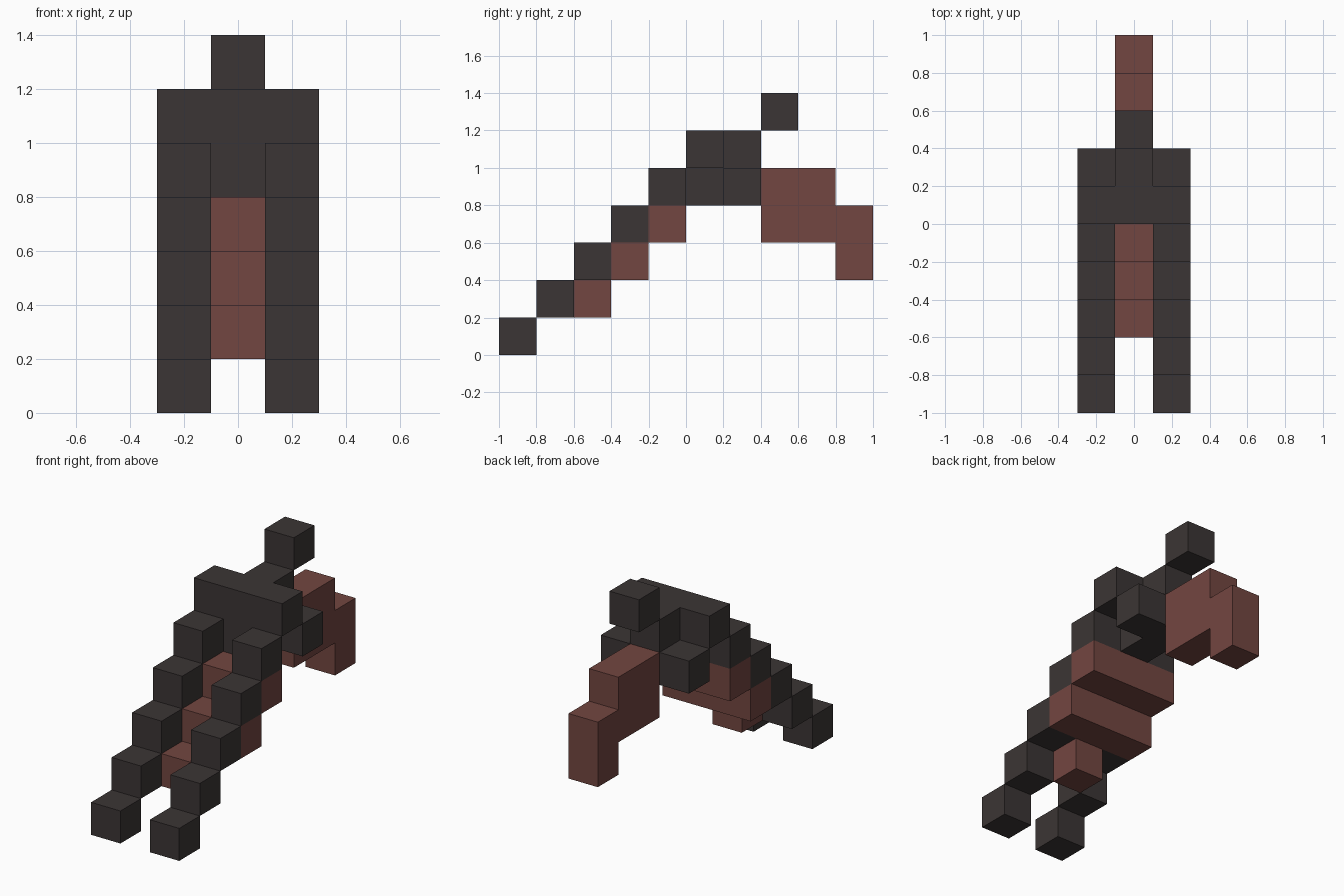
import bpy
import bmesh

if "Cube" in bpy.data.objects:
    bpy.data.objects.remove(bpy.data.objects["Cube"], do_unlink=True)

U = 0.2  # edge length of one block


def material(name, rgb):
    m = bpy.data.materials.new(name)
    m.use_nodes = True
    m.diffuse_color = (*rgb, 1)
    bsdf = m.node_tree.nodes["Principled BSDF"]
    bsdf.inputs["Base Color"].default_value = (*rgb, 1)
    bsdf.inputs["Roughness"].default_value = 0.8
    return m


charcoal = material("charcoal", (0.044, 0.036, 0.035))
rust = material("rust brown", (0.171, 0.061, 0.052))


def extrude_profile(name, profile, x0, x1, mat):
    """Extrude a side profile of (y, z) points from x0 to x1."""
    bm = bmesh.new()
    face = bm.faces.new([bm.verts.new((x0, y, z)) for y, z in profile])
    ext = bmesh.ops.extrude_face_region(bm, geom=[face])
    verts = [g for g in ext["geom"] if isinstance(g, bmesh.types.BMVert)]
    bmesh.ops.translate(bm, verts=verts, vec=(x1 - x0, 0, 0))
    bmesh.ops.recalc_face_normals(bm, faces=bm.faces)
    me = bpy.data.meshes.new(name)
    bm.to_mesh(me)
    bm.free()
    me.materials.append(mat)
    ob = bpy.data.objects.new(name, me)
    bpy.context.collection.objects.link(ob)
    return ob


def block(name, y, z, x0, x1, mat):
    """Block one unit deep and tall, with its low front edge at y, z."""
    return extrude_profile(
        name, [(y, z), (y + U, z), (y + U, z + U), (y, z + U)], x0, x1, mat)


# Paired side parts: stepped rails and rear side blocks
for side, x0 in (("left", 0.1), ("right", -0.3)):
    for i in range(5):
        block(f"{side}_rail_step_{i + 1}", -1 + i * U, i * U, x0, x0 + U, charcoal)
    block(f"{side}_rear_block", 0.2, 0.8, x0, x0 + U, charcoal)

# Rust steps hanging below the rails: narrow one first, then two wide ones
for i, half in enumerate((0.1, 0.3, 0.3)):
    block(f"under_step_{i + 1}", -0.6 + i * U, 0.2 + i * U, -half, half, rust)

# Crossbar, central spine and raised rear sight block
block("crossbar", 0.0, 1.0, -0.3, 0.3, charcoal)
extrude_profile("spine", [(0, 0.8), (0.4, 0.8), (0.4, 1.2), (0.2, 1.2),
                          (0.2, 1.0), (0, 1.0)], -0.1, 0.1, charcoal)
block("raised_block", 0.4, 1.2, -0.1, 0.1, charcoal)

# Stepped handle at the back
extrude_profile("handle", [(0.4, 0.6), (0.8, 0.6), (0.8, 0.4), (1, 0.4),
                           (1, 0.8), (0.8, 0.8), (0.8, 1), (0.4, 1)],
                -0.1, 0.1, rust)
